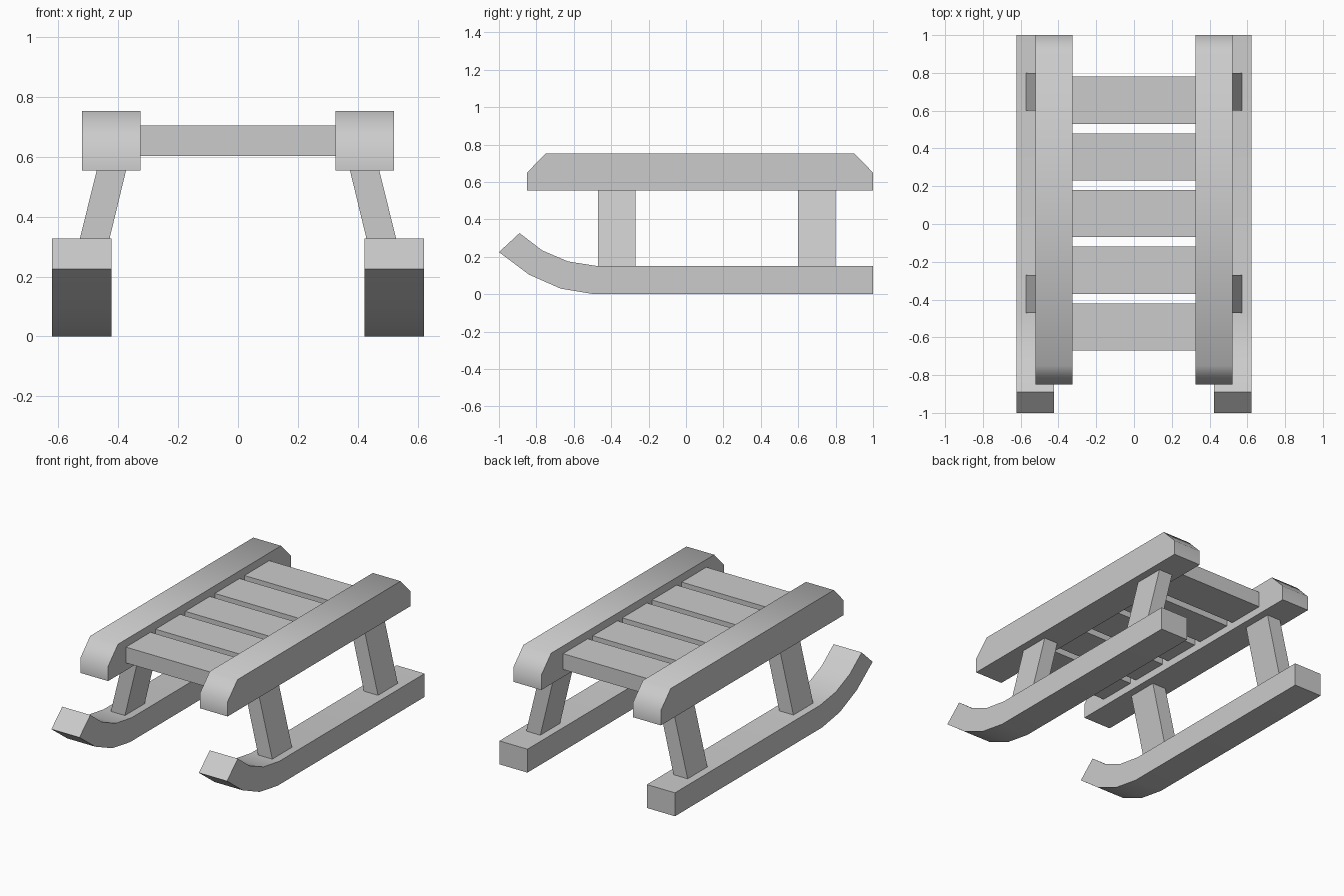
import bpy, bmesh, math

if "Cube" in bpy.data.objects:
    bpy.data.objects.remove(bpy.data.objects["Cube"])


def prism(name, profile, axis, start, end, smooth=False):
    """Extrude a closed 2D profile along x (profile is y,z) or y (profile is x,z)."""
    bm = bmesh.new()
    place = (lambda p: (start, p[0], p[1])) if axis == 'x' else (lambda p: (p[0], start, p[1]))
    face = bm.faces.new([bm.verts.new(place(p)) for p in profile])
    new = bmesh.ops.extrude_face_region(bm, geom=[face])['geom']
    d = end - start
    bmesh.ops.translate(bm, verts=[g for g in new if isinstance(g, bmesh.types.BMVert)],
                        vec=(d, 0, 0) if axis == 'x' else (0, d, 0))
    bmesh.ops.recalc_face_normals(bm, faces=bm.faces)
    me = bpy.data.meshes.new(name)
    bm.to_mesh(me)
    bm.free()
    ob = bpy.data.objects.new(name, me)
    bpy.context.collection.objects.link(ob)
    if smooth:
        bpy.ops.object.select_all(action='DESELECT')
        ob.select_set(True)
        bpy.context.view_layer.objects.active = ob
        bpy.ops.object.shade_smooth_by_angle(angle=math.radians(50))
    return ob


RUNNER = [(1, 0), (-0.49, 0), (-0.67, 0.03), (-0.84, 0.105), (-1, 0.225),
          (-0.89, 0.327), (-0.77, 0.235), (-0.63, 0.175), (-0.47, 0.15), (1, 0.15)]
RAIL = [(-0.85, 0.555), (1, 0.555), (1, 0.65), (0.9, 0.753), (-0.75, 0.753), (-0.85, 0.65)]
POST = [(0.472, 0.15), (0.572, 0.15), (0.472, 0.555), (0.374, 0.555)]

for side, s in (("left", -1), ("right", 1)):
    # Curved runner and chamfered side rail
    prism(f"{side}_runner", RUNNER, 'x', s * 0.423, s * 0.622, True)
    prism(f"{side}_rail", RAIL, 'x', s * 0.325, s * 0.522, True)
    # Splayed posts between them
    post = [(s * x, z) for x, z in POST]
    prism(f"{side}_front_post", post, 'y', -0.47, -0.27)
    prism(f"{side}_back_post", post, 'y', 0.6, 0.8)

# Seat slats
SLAT = [(-0.325, 0.603), (0.325, 0.603), (0.325, 0.704), (-0.325, 0.704)]
for i in range(5):
    y = -0.67 + 0.3 * i
    prism(f"seat_slat_{i + 1}", SLAT, 'y', y, y + 0.25)
